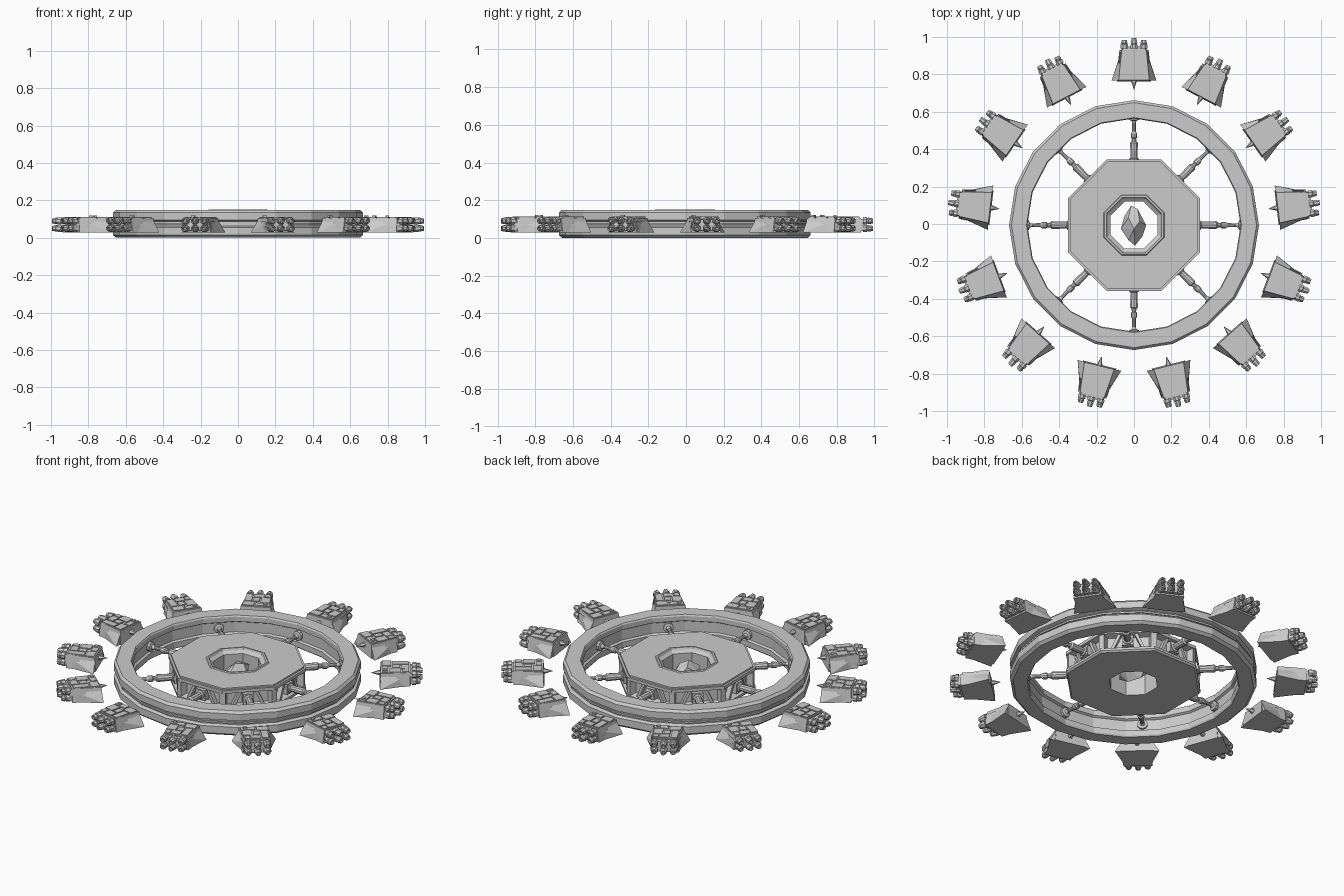
import bpy, bmesh, math
from mathutils import Vector, Matrix

if "Cube" in bpy.data.objects:
    bpy.data.objects.remove(bpy.data.objects["Cube"])

OFF = Vector((0, -0.006, 0))
MID = 0.075          # height of the spoke plane
OCT = 1 / math.cos(math.pi / 8)


def make(name, bm):
    bmesh.ops.recalc_face_normals(bm, faces=bm.faces)
    me = bpy.data.meshes.new(name)
    bm.to_mesh(me)
    bm.free()
    return place(name, me, 0)


def place(name, me, ang):
    ob = bpy.data.objects.new(name, me)
    ob.location = OFF
    ob.rotation_euler.z = ang
    bpy.context.collection.objects.link(ob)
    return ob


def lathe(bm, prof, n, phase=0.0, scale=1.0, mat=Matrix(), closed=True):
    """Sweep an (r, z) profile around z; open profiles get capped ends."""
    rows = []
    for i in range(n):
        a = phase + 2 * math.pi * i / n
        rows.append([bm.verts.new(mat @ Vector((r * scale * math.cos(a), r * scale * math.sin(a), z)))
                     for r, z in prof])
    m = len(prof)
    for i in range(n):
        p, q = rows[i], rows[(i + 1) % n]
        for j in range(m if closed else m - 1):
            k = (j + 1) % m
            bm.faces.new((p[j], q[j], q[k], p[k]))
    if not closed:
        bm.faces.new([r[0] for r in rows])
        bm.faces.new([r[-1] for r in rows])


def hull(bm, pts):
    vs = [bm.verts.new(p) for p in pts]
    res = bmesh.ops.convex_hull(bm, input=vs)
    junk = [v for v in vs if v.is_valid and not v.link_faces]
    bmesh.ops.delete(bm, geom=junk, context='VERTS')


def box(bm, x0, x1, y0, y1, z0, z1, mat=Matrix()):
    hull(bm, [mat @ Vector((x, y, z)) for x in (x0, x1) for y in (y0, y1) for z in (z0, z1)])


# Outer ring with a groove around the outside and a shallow one inside
bm = bmesh.new()
lathe(bm, [(.575, 0), (.652, 0), (.668, .014), (.668, .055), (.648, .062), (.648, .088),
           (.668, .095), (.668, .134), (.655, .148), (.575, .148), (.570, .14), (.570, .112),
           (.582, .105), (.582, .045), (.570, .038), (.570, .008)], 20)
make("outer_ring", bm)

# Raised band lying in the outer groove
bm = bmesh.new()
lathe(bm, [(.645, .070), (.656, .070), (.656, .080), (.645, .080)], 20)
make("groove_band", bm)

# Octagonal hub with a through hole and recessed sides
bm = bmesh.new()
lathe(bm, [(.125, .005), (.343, .005), (.352, .014), (.352, .028), (.315, .040), (.315, .108),
           (.352, .118), (.352, .136), (.340, .136), (.340, .145), (.162, .145), (.158, .150),
           (.148, .150), (.142, .138), (.125, .125)], 8, math.pi / 8, OCT)
make("hub", bm)

# Struts and spoke sockets around the hub sides
bm = bmesh.new()
for i in range(8):
    rot = Matrix.Rotation(i * math.pi / 4, 4, 'Z')
    cr = Matrix.Rotation((i + .5) * math.pi / 4, 4, 'Z')
    box(bm, .33, .372, -.016, .016, .02, .128, cr)
    box(bm, .31, .350, -.030, .030, .045, .105, rot)
    for s in (-1, 1):
        hull(bm, [rot @ Vector((x, s * (y + d), z)) for x in (.31, .343) for d in (0, .018)
                  for y, z in ((.035, .118), (.075, .03))])
make("hub_struts", bm)

# Eight turned spokes
bm = bmesh.new()
spoke = [(.027, .345), (.027, .355), (.019, .36), (.022, .44), (.014, .447), (.012, .463),
         (.018, .468), (.018, .49), (.011, .50), (.010, .545), (.014, .558), (.028, .562), (.028, .585)]
for i in range(8):
    m = (Matrix.Translation((0, 0, MID)) @ Matrix.Rotation(i * math.pi / 4, 4, 'Z')
         @ Matrix.Rotation(math.pi / 2, 4, 'Y'))
    lathe(bm, spoke, 10, mat=m, closed=False)
make("spokes", bm)

# Faceted rock floating in the hub hole
bm = bmesh.new()
hull(bm, [(-.015, .105, .085), (.020, .085, .095), (.030, .02, .125), (-.03, .04, .12),
          (.065, .0, .08), (.045, -.06, .07), (.005, -.11, .075), (-.03, -.08, .09),
          (-.07, -.02, .075), (-.05, .05, .06), (0, -.02, .135), (.01, -.03, .025), (-.02, .04, .03)])
make("floating_rock", bm)

# One ship: nose towards the hub, nozzles outwards
bm = bmesh.new()
B, T = .028, .106
hull(bm, [(s * w, y, z) for s in (-1, 1)
          for w, y, z in ((.092, .768, B), (.082, .775, T), (.078, .935, B), (.066, .935, T))])
hull(bm, [(s * w, y, z) for s in (-1, 1)
          for w, y, z in ((.07, .93, .036), (.062, .93, .1), (.064, .955, .038), (.058, .955, .098))])
for s in (-1, 1):
    # swept side wing
    hull(bm, [(s * x, y, z) for x, y, z in ((.120, .772, B), (.112, .772, .042), (.08, .775, .096),
                                            (.08, .775, B), (.07, .925, B), (.066, .925, .09))])
    # raised side panel
    hull(bm, [(s * x, y, z) for x, y, z in ((.085, .86, .05), (.081, .86, .09),
                                            (.080, .925, .05), (.074, .925, .09), (.06, .89, .07))])
# top plating
for x0, x1, y0, y1 in ((-.074, -.012, .782, .83), (-.004, .074, .782, .815), (.02, .070, .822, .885),
                       (-.068, -.030, .838, .925), (-.022, .012, .838, .88),
                       (-.022, .030, .888, .928), (.036, .064, .893, .928)):
    box(bm, x0, x1, y0, y1, T - .004, T + .006)
box(bm, .04, .06, .79, .806, T, T + .014)
# nozzles and nose spike
back = Matrix.Rotation(-math.pi / 2, 4, 'X')
for x, tip in ((-.052, .990), (0, 1.0), (.052, .990)):
    for z in (.05, .090):
        lathe(bm, [(.021, .945), (.021, .965), (.016, .968), (.019, .975), (.014, tip), (.009, tip), (.006, .975)],
              8, math.pi / 8, mat=Matrix.Translation((x, 0, z)) @ back, closed=False)
lathe(bm, [(.001, .725), (.014, .765), (.014, .78)], 6, mat=Matrix.Translation((0, 0, .075)) @ back, closed=False)
first = make("ship_01", bm)
for i in range(1, 13):
    place("ship_%02d" % (i + 1), first.data, i * 2 * math.pi / 13)
